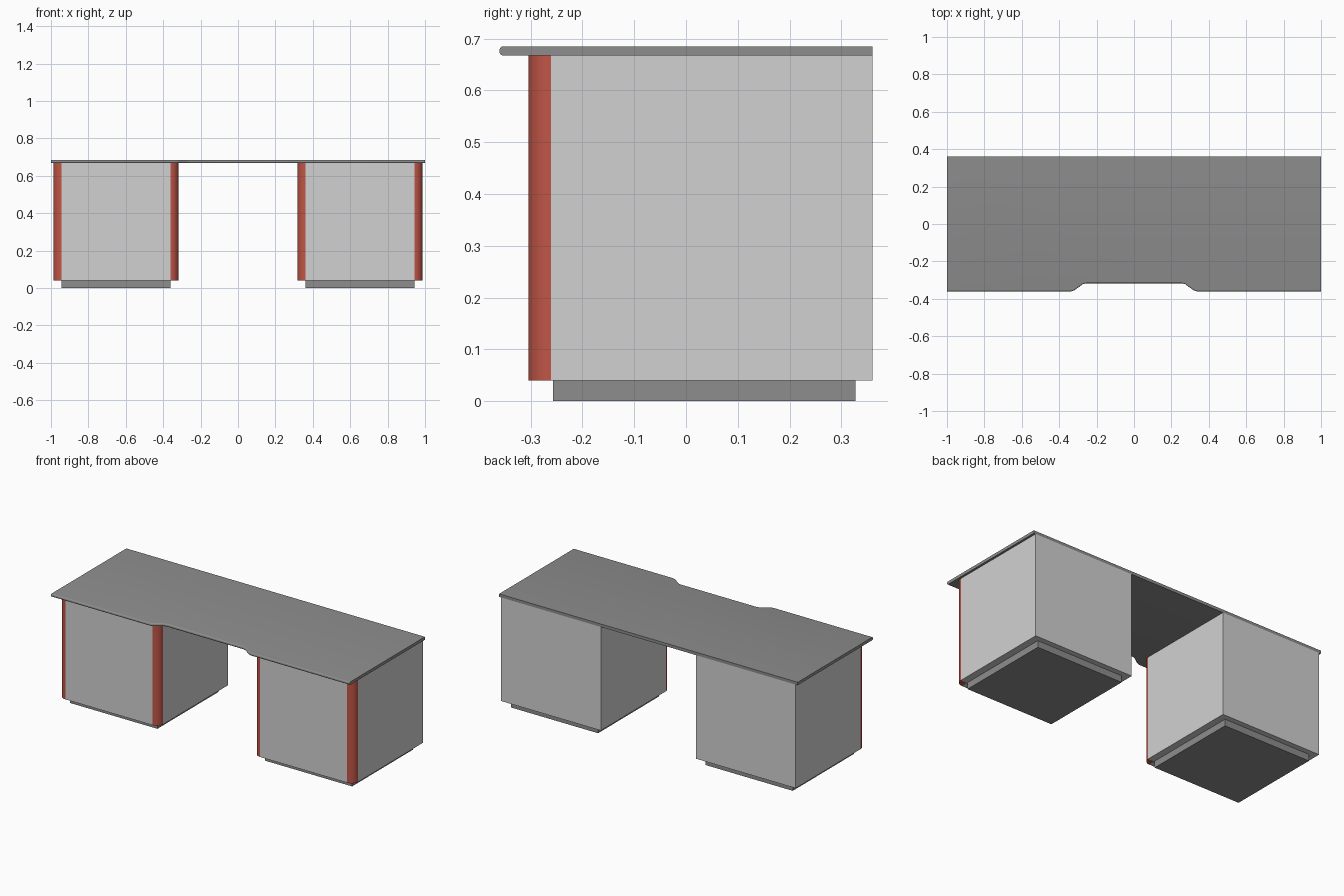
import bpy, bmesh, math

if "Cube" in bpy.data.objects:
    bpy.data.objects.remove(bpy.data.objects["Cube"])


def material(name, rgb):
    m = bpy.data.materials.new(name)
    m.diffuse_color = (*rgb, 1)
    m.use_nodes = True
    m.node_tree.nodes["Principled BSDF"].inputs["Base Color"].default_value = m.diffuse_color
    return m


LIGHT = material("light grey", (0.64, 0.64, 0.64))
GREY = material("mid grey", (0.27, 0.27, 0.27))
RED = material("brick red", (0.52, 0.09, 0.062))


def prism(name, outline, z0, z1, mat, nose=0, mirror=False):
    """Extrude a counter-clockwise outline; optionally round its front edges."""
    bm = bmesh.new()
    face = bm.faces.new([bm.verts.new((x, y, z0)) for x, y in outline])
    new = bmesh.ops.extrude_face_region(bm, geom=[face], use_keep_orig=True)["geom"]
    for v in new:
        if isinstance(v, bmesh.types.BMVert):
            v.co.z = z1
    bmesh.ops.recalc_face_normals(bm, faces=bm.faces[:])
    if nose:
        edges = [e for e in bm.edges
                 if abs(e.verts[0].co.z - e.verts[1].co.z) < 1e-6
                 and all(v.co.y < -0.3 for v in e.verts)]
        bmesh.ops.bevel(bm, geom=edges, offset=nose, segments=4,
                        profile=0.5, affect='EDGES')
    me = bpy.data.meshes.new(name)
    bm.to_mesh(me)
    bm.free()
    me.materials.append(mat)
    ob = bpy.data.objects.new(name, me)
    bpy.context.collection.objects.link(ob)
    if mirror:
        ob.modifiers.new("other_side", 'MIRROR')
    bpy.ops.object.select_all(action='DESELECT')
    ob.select_set(True)
    bpy.context.view_layer.objects.active = ob
    bpy.ops.object.shade_smooth_by_angle(angle=math.radians(35))
    return ob


# Worktop with a shallow knee recess and rounded front edge
recess = [(0.335, -0.36), (0.318, -0.354), (0.274, -0.322), (0.255, -0.317)]
front = [(-x, y) for x, y in recess] + recess[::-1]
prism("worktop", [(-1, -0.36)] + front + [(1, -0.36), (1, 0.36), (-1, 0.36)],
      0.667, 0.685, GREY, nose=0.0075)

X0, X1, Y0, Y1, R = 0.318, 0.987, -0.304, 0.36, 0.043
A, B, C = X0 + R, X1 - R, Y0 + R

# Cabinet body, notched at the front corners
prism("cabinet", [(A, Y0), (B, Y0), (B, C), (X1, C), (X1, Y1), (X0, Y1), (X0, C), (A, C)],
      0.04, 0.667, LIGHT, mirror=True)

# Quarter-round corner posts
for name, cx, start in (("inner_post", A, 180), ("outer_post", B, 270)):
    arc = [(cx + R * math.cos(math.radians(start + 90 * i / 10)),
            C + R * math.sin(math.radians(start + 90 * i / 10))) for i in range(11)]
    prism(name, [(cx, C)] + arc, 0.04, 0.667, RED, mirror=True)

# Recessed plinth
prism("plinth", [(0.36, -0.257), (0.944, -0.257), (0.944, 0.327), (0.36, 0.327)],
      0.0, 0.04, GREY, mirror=True)
